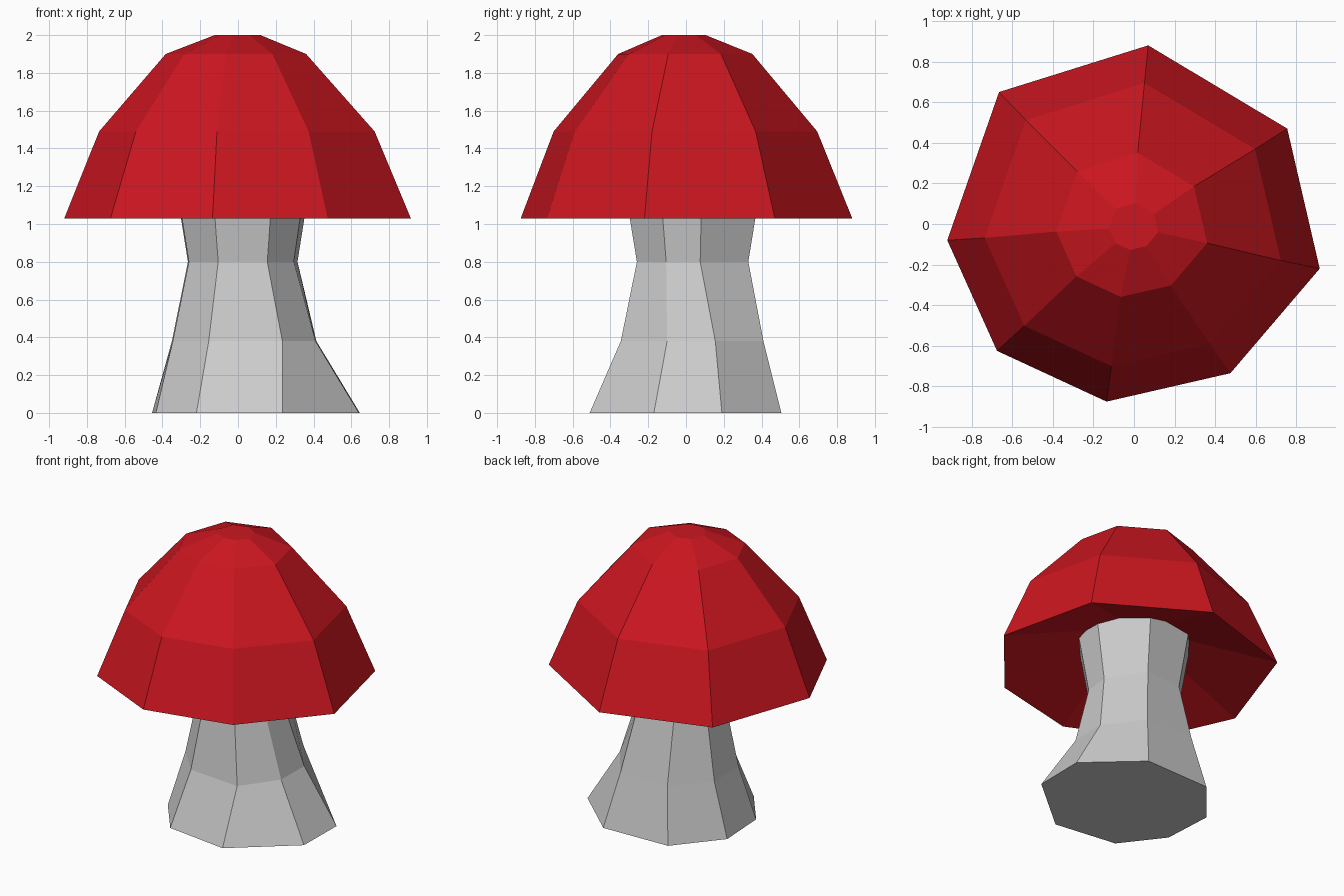
import bpy, bmesh

if "Cube" in bpy.data.objects:
    bpy.data.objects.remove(bpy.data.objects["Cube"])


def placed(outline, scale, cx, cy, z):
    """Scale an outline, shift it and lift it to height z."""
    return [(x * scale + cx, y * scale + cy, z) for x, y in outline]


def loft(name, rings, cap_start=True, cap_end=True):
    """Skin a stack of equal-sided rings into a flat-shaded object."""
    bm = bmesh.new()
    loops = [[bm.verts.new(p) for p in ring] for ring in rings]
    n = len(loops[0])
    for lower, upper in zip(loops, loops[1:]):
        for i in range(n):
            j = (i + 1) % n
            bm.faces.new((lower[i], lower[j], upper[j], upper[i]))
    if cap_start:
        bm.faces.new(loops[0][::-1])
    if cap_end:
        bm.faces.new(loops[-1])
    bmesh.ops.recalc_face_normals(bm, faces=bm.faces[:])
    mesh = bpy.data.meshes.new(name)
    bm.to_mesh(mesh)
    bm.free()
    obj = bpy.data.objects.new(name, mesh)
    bpy.context.collection.objects.link(obj)
    return obj


# Stem: irregular eight-sided foot, narrow waist, slight flare under the cap
foot = [(.64, -.17), (.645, .19), (.30, .505), (-.20, .49),
        (-.455, .185), (-.435, -.17), (-.22, -.45), (.235, -.51)]
shin = [(.41, -.10), (.415, .155), (.23, .41), (-.14, .41),
        (-.35, .18), (-.345, -.10), (-.155, -.31), (.235, -.345)]
waist = [(.295, -.105), (.315, .075), (.16, .33), (-.12, .31),
         (-.265, .14), (-.26, -.08), (-.105, -.25), (.155, -.26)]
loft("stem", [
    placed(foot, 1, 0, 0, 0),
    placed(shin, 1, 0, 0, .38),
    placed(waist, 1, 0, 0, .80),
    placed(waist, 1.22, -.006, -.008, 1.20),
], cap_end=False)

# Cap: irregular eight-sided dome with a hollowed underside meeting the stem
rim = [(.915, -.22), (.755, .47), (.07, .88), (-.665, .65),
       (-.92, -.08), (-.675, -.625), (-.135, -.875), (.475, -.735)]
cap = loft("cap", [
    placed(rim, .36, .025, .035, 1.20),
    placed(rim, 1, 0, 0, 1.03),
    placed(rim, .795, -.004, -.005, 1.49),
    placed(rim, .405, -.01, -.005, 1.90),
    placed(rim, .132, -.002, -.012, 2.0),
])

red = bpy.data.materials.new("cap_red")
red.diffuse_color = (.6, .008, .014, 1)
red.use_nodes = True
red.node_tree.nodes["Principled BSDF"].inputs["Base Color"].default_value = red.diffuse_color
cap.data.materials.append(red)
